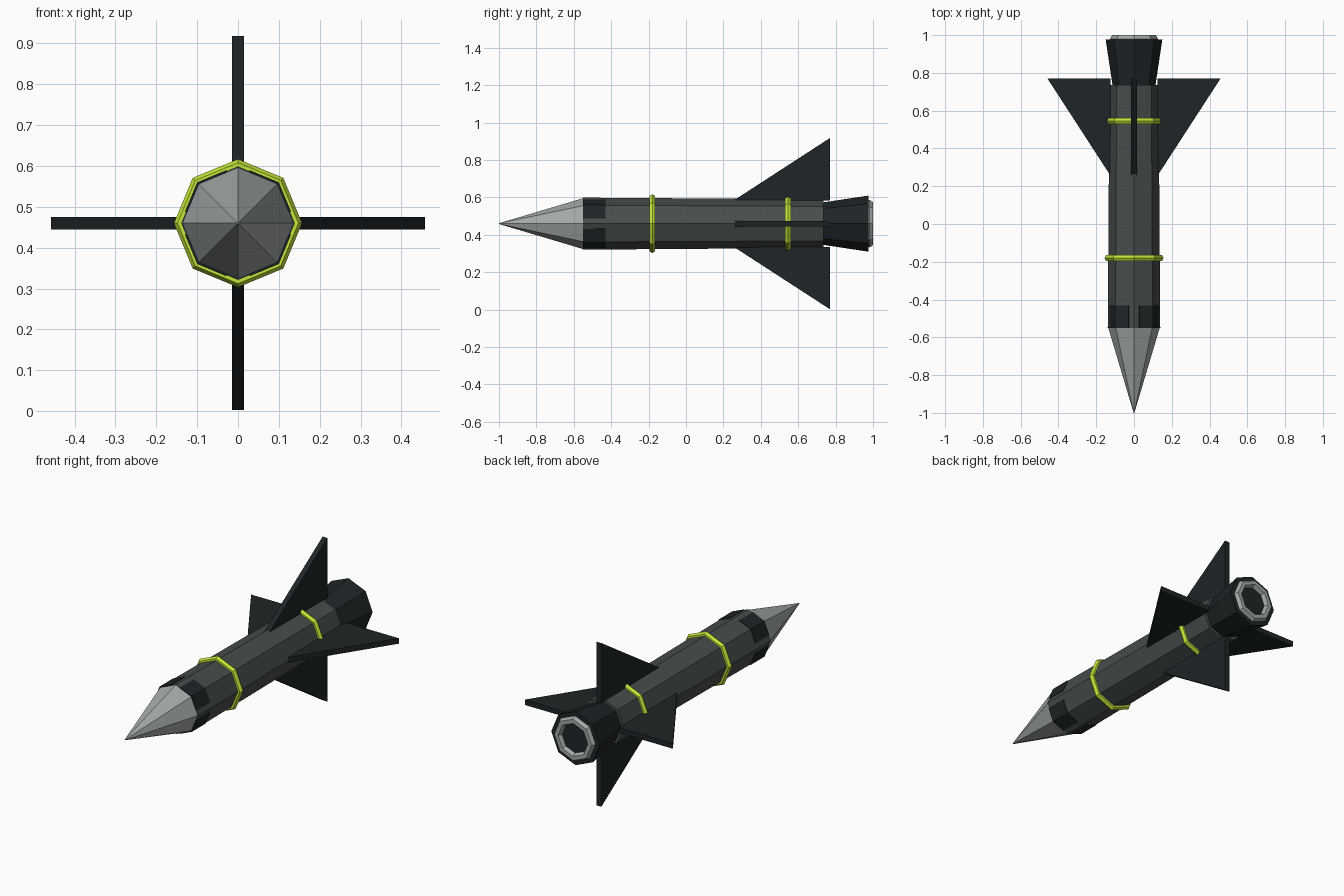
import bpy, bmesh
from math import cos, sin, tau
from mathutils import Vector, Matrix

if "Cube" in bpy.data.objects:
    bpy.data.objects.remove(bpy.data.objects["Cube"])

CZ = 0.46      # height of the rocket's axis
SIDES = 8


def material(name, rgb):
    m = bpy.data.materials.new(name)
    m.diffuse_color = (*rgb, 1)
    m.use_nodes = True
    m.node_tree.nodes["Principled BSDF"].inputs["Base Color"].default_value = m.diffuse_color
    return m


body_mat = material("gunmetal", (0.062, 0.075, 0.072))
dark_mat = material("charcoal", (0.013, 0.018, 0.020))
lime_mat = material("lime", (0.56, 0.80, 0.04))
nose_mat = material("light_grey", (0.36, 0.40, 0.39))


def finish(bm, name, mat):
    bmesh.ops.recalc_face_normals(bm, faces=bm.faces)
    me = bpy.data.meshes.new(name)
    bm.to_mesh(me)
    bm.free()
    me.materials.append(mat)
    ob = bpy.data.objects.new(name, me)
    ob.location.z = CZ
    bpy.context.collection.objects.link(ob)
    return ob


def lathe(name, profile, mat, ring=False):
    """Eight-sided loft of (y, radius) points around the y axis."""
    bm = bmesh.new()
    loops = [[bm.verts.new((r * cos(tau * i / SIDES), y, r * sin(tau * i / SIDES)))
              for i in range(SIDES)] for y, r in profile]
    pairs = list(zip(loops, loops[1:]))
    if ring:
        pairs.append((loops[-1], loops[0]))
    else:
        bm.faces.new(loops[0])
        bm.faces.new(loops[-1])
    for a, b in pairs:
        for i in range(SIDES):
            j = (i + 1) % SIDES
            bm.faces.new((a[i], a[j], b[j], b[i]))
    return finish(bm, name, mat)


def band(name, y, radius, minor, mat):
    section = [(y + minor * sin(tau * k / 6), radius + minor * cos(tau * k / 6))
               for k in range(6)]
    return lathe(name, section, mat, ring=True)


def prism(name, points, depth, mat, turn):
    """Extrude a polygon by a vector, then turn it around the y axis."""
    bm = bmesh.new()
    face = bm.faces.new([bm.verts.new(p) for p in points])
    new = bmesh.ops.extrude_face_region(bm, geom=[face], use_keep_orig=True)["geom"]
    bmesh.ops.translate(bm, vec=Vector(depth),
                        verts=[v for v in new if isinstance(v, bmesh.types.BMVert)])
    bmesh.ops.transform(bm, matrix=Matrix.Rotation(turn, 4, 'Y'), verts=bm.verts)
    return finish(bm, name, mat)


# Nose, body and nozzle
lathe("nose_cone", [(-1.0, 0.002), (-0.55, 0.136)], nose_mat)
lathe("body", [(-0.55, 0.139), (0.735, 0.130)], body_mat)
lathe("nozzle", [(0.73, 0.113), (0.977, 0.15)], dark_mat)

# Raised rings
band("front_band", -0.18, 0.139, 0.018, lime_mat)
band("rear_band", 0.545, 0.132, 0.018, lime_mat)
band("nozzle_rim", 0.98, 0.104, 0.023, nose_mat)

# Four fins and four dark patches wrapped over the diagonal edges
fin = [(-0.015, 0.255, 0.124), (-0.015, 0.77, 0.124), (-0.015, 0.77, 0.458)]
outer = [(0.028, 0.130), (0.1, 0.1), (0.130, 0.028)]
inner = [(x * 0.93, z * 0.93) for x, z in reversed(outer)]
patch = [(x, -0.551, z) for x, z in outer + inner]
for k in range(4):
    prism(f"fin_{k + 1}", fin, (0.03, 0, 0), dark_mat, tau * k / 4)
    prism(f"dark_patch_{k + 1}", patch, (0, 0.12, 0), dark_mat, tau * k / 4)
